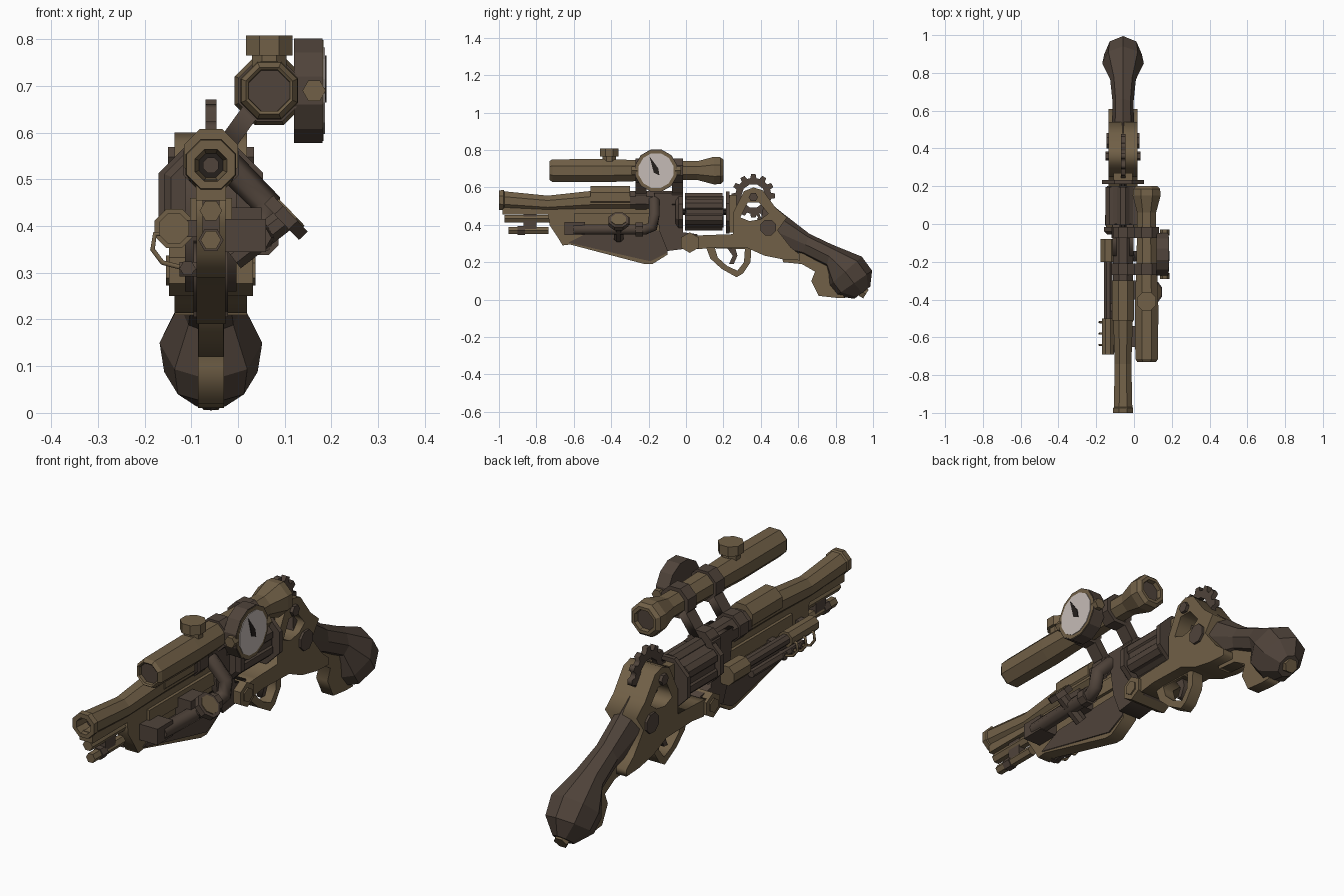
import bpy, bmesh, math
from mathutils import Vector, Matrix

if "Cube" in bpy.data.objects:
    bpy.data.objects.remove(bpy.data.objects["Cube"])

def material(name, rgb):
    m = bpy.data.materials.new(name)
    m.diffuse_color = (*rgb, 1)
    m.use_nodes = True
    m.node_tree.nodes["Principled BSDF"].inputs["Base Color"].default_value = m.diffuse_color
    return m

BRASS = material("aged brass", (0.165, 0.117, 0.063))
DARK = material("dark bronze", (0.080, 0.057, 0.043))
PALE = material("dial white", (0.56, 0.50, 0.47))
BLACK = material("soot black", (0.018, 0.014, 0.012))
CX = -0.058          # centre plane of the gun

def add(name, bm, mat):
    bmesh.ops.recalc_face_normals(bm, faces=bm.faces)
    me = bpy.data.meshes.new(name)
    bm.to_mesh(me)
    bm.free()
    me.materials.append(mat)
    ob = bpy.data.objects.new(name, me)
    bpy.context.collection.objects.link(ob)
    return ob

def box(name, x, y, z, mat):
    bm = bmesh.new()
    bmesh.ops.create_cube(bm, size=1)
    for v in bm.verts:
        v.co = [(a + b) / 2 + c * (b - a) for (a, b), c in zip((x, y, z), v.co)]
    return add(name, bm, mat)

def rod(name, p0, p1, r, mat, n=8, r2=None, roll=None):
    p0, p1 = Vector(p0), Vector(p1)
    d = p1 - p0
    roll = math.pi / n if roll is None else roll
    bm = bmesh.new()
    mtx = (Matrix.Translation((p0 + p1) / 2) @ d.to_track_quat('Z', 'Y').to_matrix().to_4x4()
           @ Matrix.Rotation(roll, 4, 'Z'))
    bmesh.ops.create_cone(bm, cap_ends=True, segments=n, radius1=r, radius2=r2 or r,
                          depth=d.length, matrix=mtx)
    return add(name, bm, mat)

def loft(name, rings, mat, x=CX, n=8, twist=0.0):
    """rings: (top (y,z), bottom (y,z), half width)"""
    bm = bmesh.new()
    loops = []
    for (ty, tz), (by, bz), hw in rings:
        loop = []
        for k in range(n):
            a = 2 * math.pi * k / n + twist
            s = math.sin(a) / 2
            loop.append(bm.verts.new((x + hw * math.cos(a), (ty + by) / 2 + s * (ty - by),
                                      (tz + bz) / 2 + s * (tz - bz))))
        loops.append(loop)
    for a, b in zip(loops, loops[1:]):
        for k in range(n):
            bm.faces.new((a[k], a[(k + 1) % n], b[(k + 1) % n], b[k]))
    bm.faces.new(loops[0])
    bm.faces.new(loops[-1])
    return add(name, bm, mat)

def tube(name, rings, mat, x=CX):
    """rings: (y, centre z, radius), eight sides with flat top"""
    k = 1 / math.cos(math.pi / 8)
    return loft(name, [((y, z + r * k), (y, z - r * k), r * k) for y, z, r in rings],
                mat, x, 8, math.pi / 8)

def to_mesh(name, cu, mat):
    ob = bpy.data.objects.new(name, cu)
    bpy.context.collection.objects.link(ob)
    cu.materials.append(mat)
    bpy.ops.object.select_all(action='DESELECT')
    ob.select_set(True)
    bpy.context.view_layer.objects.active = ob
    bpy.ops.object.convert(target='MESH')
    return bpy.context.view_layer.objects.active

def plate(name, outline, half, mat, holes=(), x=CX):
    """side profile in (y,z), extruded along x by +-half"""
    cu = bpy.data.curves.new(name, 'CURVE')
    cu.dimensions, cu.fill_mode, cu.extrude = '2D', 'BOTH', half
    for pts in (outline, *holes):
        sp = cu.splines.new('POLY')
        sp.points.add(len(pts) - 1)
        for p, (y, z) in zip(sp.points, pts):
            p.co = (y, z, 0, 1)
        sp.use_cyclic_u = True
    ob = to_mesh(name, cu, mat)
    ob.matrix_world = Matrix(((0, 0, 1, x), (1, 0, 0, 0), (0, 1, 0, 0), (0, 0, 0, 1)))
    return ob

def pipe(name, pts, r, mat):
    cu = bpy.data.curves.new(name, 'CURVE')
    cu.dimensions, cu.bevel_depth, cu.bevel_resolution, cu.use_fill_caps = '3D', r, 1, True
    sp = cu.splines.new('POLY')
    sp.points.add(len(pts) - 1)
    for p, c in zip(sp.points, pts):
        p.co = (*c, 1)
    return to_mesh(name, cu, mat)

# barrel with open muzzle, its block and rear section
tube("barrel", [(-.90, .53, .022), (-.96, .53, .030), (-1, .53, .034), (-1, .532, .052), (-.975, .532, .054),
                (-.97, .53, .049), (-.74, .512, .044), (-.5, .53, .052), (-.3, .53, .052)], BRASS)
tube("bore", [(-.93, .53, .036), (-.91, .53, .036)], BLACK)
rod("muzzle_liner", (CX, -.95, .53), (CX, -.9, .53), .018, DARK)
tube("barrel_block", [(-.51, .55, .058), (-.3, .55, .058)], BRASS)
tube("rear_barrel", [(-.31, .53, .052), (-.02, .53, .052)], DARK)
box("barrel_rail", (CX - .032, CX + .032), (-.98, -.3), (.455, .5), BRASS)

# under-barrel rods and clamp
rod("upper_rod", (CX, -.97, .433), (CX, -.68, .433), .024, BRASS, 6)
rod("lower_rod", (CX, -.95, .37), (CX, -.735, .37), .022, BRASS, 6)
rod("lower_rod_collar", (CX, -.90, .37), (CX, -.86, .37), .027, DARK, 6)
box("rod_clamp", (CX - .018, CX + .018), (-.87, -.80), (.37, .47), DARK)

# fore-end: brass wedge with dark side panels
plate("fore_end", [(-.74, .48), (-.73, .40), (-.69, .34), (-.66, .29), (-.62, .295), (-.22, .19), (-.18, .19),
                   (-.1, .24), (-.09, .5)], .031, BRASS)
plate("fore_end_panel", [(-.63, .305), (-.52, .36), (-.1, .37), (-.1, .25), (-.19, .205)], .037, DARK)
box("fore_end_rib", (CX - .045, CX + .045), (-.6, -.1), (.4, .46), BRASS)

# receiver and recoil shield
plate("receiver", [(-.17, .57), (-.02, .57), (-.015, .36), (.06, .35), (.07, .27), (-.02, .27), (-.1, .26),
                   (-.14, .36)], .055, DARK)
tube("recoil_shield", [(-.055, .47, .085), (-.04, .47, .1), (-.015, .47, .1)], DARK)
rod("hinge_bolt", (CX - .09, .02, .305), (CX + .09, .02, .305), .055, BRASS, 6, roll=0)
rod("hinge_bolt_cap", (CX - .096, .02, .305), (CX + .096, .02, .305), .032, BRASS, 6, roll=0)
rod("frame_pin", (CX - .07, .12, .32), (CX + .07, .12, .32), .018, DARK, 6)

# revolving cylinder with six chambers, and rear disc
rod("cylinder_core", (CX, .0, .47), (CX, .2, .47), .088, DARK, 12)
for i in range(6):
    a = math.pi * i / 3 + math.pi / 6
    c = (CX + .068 * math.cos(a), .47 + .068 * math.sin(a))
    rod("chamber", (c[0], -.005, c[1]), (c[0], .195, c[1]), .036, DARK, 8)
rod("cylinder_axle", (CX, -.03, .47), (CX, .27, .47), .02, BLACK, 8)
tube("rear_disc", [(.213, .467, .112), (.233, .467, .112)], DARK)
box("disc_mount", (CX - .05, CX + .05), (.23, .27), (.36, .56), BRASS)

# lower frame bridge and rear frame with window
plate("rear_frame", [(.02, .34), (.1, .345), (.25, .35), (.25, .46), (.31, .58), (.36, .6), (.41, .585),
                     (.48, .49), (.54, .44), (.49, .37), (.56, .28), (.61, .24), (.61, .21), (.52, .215),
                     (.42, .235), (.33, .275), (.15, .28), (.07, .27)], .0775, BRASS,
      [[(.29, .44), (.33, .52), (.39, .52), (.44, .46), (.4, .43), (.34, .42)]])
rod("gear_bolt", (CX - .092, .36, .548), (CX + .092, .36, .548), .025, DARK, 6)
rod("side_bolt", (CX - .088, .44, .385), (CX + .088, .44, .385), .045, DARK, 8)

# toothed hammer gears
def gear(name, y, z, r, teeth):
    pts = []
    for i in range(teeth):
        for da, q in ((-.32, .82), (-.2, 1), (.2, 1), (.32, .82)):
            a = 2 * math.pi * (i + da) / teeth
            pts.append((y + q * r * math.cos(a), z + q * r * math.sin(a)))
    hole = [(y + .55 * r * math.cos(k * math.pi / 5), z + .55 * r * math.sin(k * math.pi / 5)) for k in range(10)]
    plate(name, pts, .012, DARK, [hole])
gear("hammer_gear", .36, .555, .117, 12)
gear("lower_gear", .42, .46, .05, 8)

# trigger guard and trigger
plate("trigger_guard", [(.1, .3), (.13, .22), (.19, .165), (.27, .12), (.305, .14), (.345, .2), (.35, .29)], .027,
      BRASS, [[(.155, .275), (.17, .225), (.22, .18), (.275, .155), (.31, .2), (.315, .27)]])
plate("trigger", [(.21, .29), (.26, .29), (.275, .235), (.255, .19), (.23, .19), (.25, .235)], .013, DARK)

# grip with pommel and brass back strip
loft("grip", [((.42, .54), (.38, .3), .05), ((.52, .46), (.46, .26), .06), ((.66, .352), (.62, .235), .055),
              ((.78, .295), (.75, .17), .068), ((.94, .23), (.76, .07), .11), ((.995, .155), (.80, .02), .1),
              ((.985, .07), (.90, .005), .045)], DARK)
plate("grip_strip", [(.5, .27), (.52, .2), (.62, .19), (.69, .15), (.67, .1), (.71, .02), (.8, .01), (.85, .01),
                     (.8, .08), (.79, .15), (.74, .2), (.62, .26)], .028, BRASS)
rod("pommel_button", (CX, .93, .05), (CX, .962, .03), .032, BRASS, 6)

# scope tube, lenses and turret
SX, SZ = .067, .69
tube("scope", [(-.69, SZ, .042), (-.725, SZ, .044), (-.73, SZ, .05), (-.715, SZ, .06), (-.45, SZ, .062),
               (-.25, SZ, .056), (-.02, SZ, .05), (.06, SZ, .05), (.15, SZ, .074), (.185, SZ, .071),
               (.2, SZ, .058), (.2, SZ, .045), (.17, SZ, .04)], BRASS, SX)
for y in (-.705, .178):
    tube("lens", [(y - .004, SZ, .044), (y + .004, SZ, .044)], DARK, SX)
rod("turret_neck", (SX, -.41, .73), (SX, -.41, .77), .04, BRASS, 8)
rod("turret", (SX, -.41, .765), (SX, -.41, .808), .054, BRASS, 8)

# two scope mounts: ring, arm and barrel clamp
for y in (-.24, -.045):
    tube("scope_ring", [(y - .03, SZ, .066), (y + .03, SZ, .066)], DARK, SX)
    arm = plate("scope_arm", [(y - .03, .56), (y + .03, .56), (y + .03, .67), (y - .03, .67)], .024, DARK, x=0)
    for v in arm.data.vertices:      # lean the arm from the barrel out to the scope
        v.co.z += -.035 + (v.co.y - .56) * .72
    tube("barrel_clamp", [(y - .03, .535, .06), (y + .03, .535, .06)], DARK)

# pressure dial on the scope
DY = -.16
rod("dial_case", (.12, DY, SZ), (.181, DY, SZ), .116, DARK, 12)
rod("dial_rim", (.165, DY, SZ), (.183, DY, SZ), .112, BRASS, 12)
rod("dial_face", (.18, DY, SZ), (.186, DY, SZ), .096, PALE, 12)
plate("dial_needle", [(DY - .035, SZ + .075), (DY + .012, SZ + .012), (DY + .018, SZ - .025), (DY - .012, SZ - .012)],
      .002, BLACK, x=.187)
for s in (-1, 1):
    rod("dial_knob", (.163, DY + s * .1, SZ), (.163, DY + s * .132, SZ), .025, BRASS, 6)

# right side: feed pipe, block, elbow and hand wheel
pipe("feed_pipe", [(.04, -.6, .375), (.05, -.22, .375), (.06, -.18, .39), (.06, -.17, .45), (-.02, -.17, .53)],
     .032, DARK)
box("feed_block", (-.03, .06), (-.65, -.54), (.345, .415), DARK)
rod("pipe_collar", (.05, -.27, .375), (.05, -.23, .375), .04, DARK)
rod("wheel_stem", (-.01, -.36, .33), (.1, -.36, .415), .028, DARK)
W = Vector((.105, -.36, .42))
N = Vector((.72, 0, .69))
rod("hand_wheel", W - N * .016, W + N * .01, .058, DARK, 8)
rod("hand_wheel_face", W, W + N * .014, .043, BRASS, 8)
box("pipe_bracket", (-.04, .05), (-.4, -.3), (.36, .44), DARK)

# left side: canister with three looping tubes
LX, LZ = -.137, .395
rod("canister", (LX, -.2, LZ), (LX, -.08, LZ), .045, BRASS)
rod("canister_neck", (LX, -.5, LZ), (LX, -.2, LZ), .024, DARK)
rod("long_canister", (LX, -.69, LZ), (LX, -.5, LZ), .035, BRASS)
for y in (-.66, -.44, -.14):
    box("canister_bracket", (LX, CX), (y - .02, y + .02), (LZ - .018, LZ + .018), DARK)
rod("manifold", (-.108, -.66, .31), (-.108, -.3, .31), .017, DARK, 6)
for y in (-.52, -.58, -.64):
    pipe("loop_tube", [(LX, y, LZ - .01), (-.178, y, .383), (-.183, y, .35), (-.162, y, .322), (-.108, y, .308)],
         .006, BRASS)
    rod("loop_nut", (-.125, y, .308), (-.075, y, .308), .018, DARK, 6)
